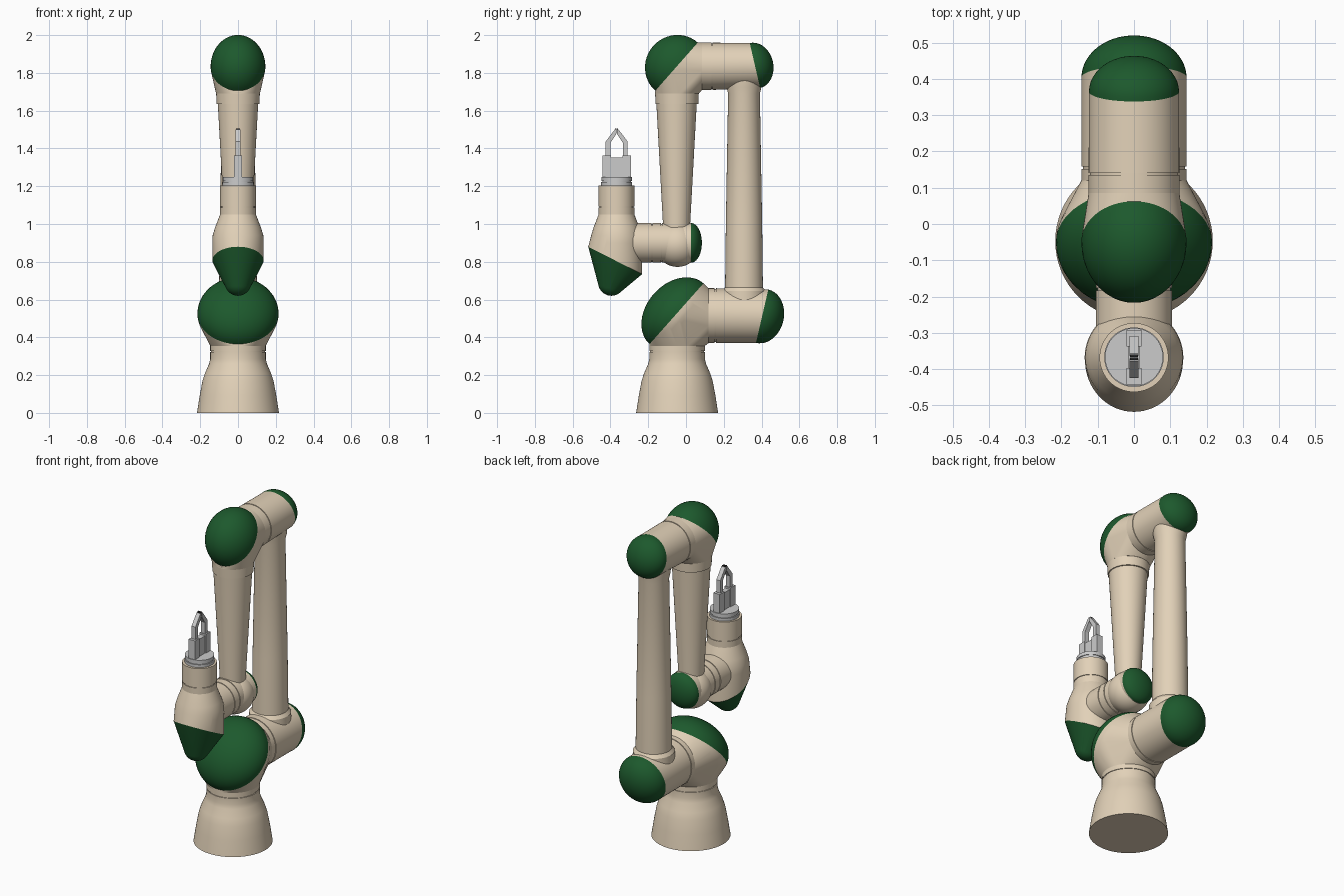
import bpy, bmesh
from math import sin, cos, pi, radians
from mathutils import Vector

if "Cube" in bpy.data.objects:
    bpy.data.objects.remove(bpy.data.objects["Cube"])

SIDES = 64


def material(name, rgb):
    m = bpy.data.materials.new(name)
    m.diffuse_color = (*rgb, 1)
    m.use_nodes = True
    m.node_tree.nodes["Principled BSDF"].inputs["Base Color"].default_value = m.diffuse_color
    return m


BEIGE = material("beige", (0.76, 0.64, 0.48))
GREEN = material("green", (0.012, 0.1, 0.026))
DARK = material("dark", (0.02, 0.02, 0.02))


def finish(name, bm, mat=None, smooth=True):
    bmesh.ops.recalc_face_normals(bm, faces=bm.faces)
    me = bpy.data.meshes.new(name)
    bm.to_mesh(me)
    bm.free()
    ob = bpy.data.objects.new(name, me)
    bpy.context.collection.objects.link(ob)
    if mat:
        me.materials.append(mat)
    if smooth:
        bpy.ops.object.select_all(action='DESELECT')
        ob.select_set(True)
        bpy.context.view_layer.objects.active = ob
        bpy.ops.object.shade_smooth_by_angle(angle=radians(32))
    return ob


# Ring of points about (0, y, z); its normal lies in the YZ plane at angle a
def ring(y, z, a, r, rx=None):
    a = radians(a)
    d = Vector((0, -sin(a), cos(a)))
    rx = r if rx is None else rx
    return [Vector((0, y, z)) + Vector((rx * cos(t), 0, 0)) + d * r * sin(t)
            for t in (2 * pi * i / SIDES for i in range(SIDES))]


def loft(name, rings, mat=None):
    bm = bmesh.new()
    vs = [[bm.verts.new(p) for p in rg] for rg in rings]
    for p, q in zip(vs, vs[1:]):
        for i in range(SIDES):
            j = (i + 1) % SIDES
            bm.faces.new((p[i], p[j], q[j], q[i]))
    bm.faces.new(vs[0])
    bm.faces.new(vs[-1])
    return finish(name, bm, mat)


def hull(name, rings, mat):
    bm = bmesh.new()
    for rg in rings:
        for p in rg:
            bm.verts.new(p)
    bmesh.ops.convex_hull(bm, input=bm.verts[:])
    bmesh.ops.delete(bm, geom=[v for v in bm.verts if not v.link_faces], context='VERTS')
    return finish(name, bm, mat)


# Half ellipsoid of height h standing on a tilted ring
def dome_rings(y, z, a, r, rx, h, steps=12):
    out = []
    for k in range(steps + 1):
        t = min(pi / 2 * k / steps, pi / 2 - 0.02)
        o = h * sin(t)
        out.append(ring(y + cos(radians(a)) * o, z + sin(radians(a)) * o,
                        a, r * cos(t), rx * cos(t)))
    return out


def groove(s, r):
    return [(s - .003, r), (s - .003, r - .004), (s + .003, r - .004), (s + .003, r)]


def upright(y, prof):
    return [ring(y, z, 90, r) for z, r in prof]


def level(z, prof):
    return [ring(y, z, 0, r) for y, r in prof]


# Base
loft("base", upright(-.047, [(0, .217), (.09, .203), (.17, .188), (.21, .175), (.26, .153),
                             (.285, .147), *groove(.325, .147), (.38, .147)]), BEIGE)

# Shoulder joint
S = (-.05, .525, 138.4, .215, .215)
loft("shoulder_cap", dome_rings(*S, .16), GREEN)
hull("shoulder_body", dome_rings(*S, -.14) +
     upright(-.047, [(.355, .147)]) + level(.515, [(.12, .145)]), BEIGE)
loft("shoulder_tube", level(.515, [(.11, .145), *groove(.155, .145)]) +
     [ring(.403, .512, -13, .145)], BEIGE)
loft("shoulder_end_cap", dome_rings(.403, .512, -13, .145, .145, .115), GREEN)

# Upper arm
loft("upper_arm", upright(.307, [(.56, .118), (.645, .115), (.665, .1), (1.0, .096),
                                 (1.69, .084), (1.725, .092), (1.78, .095)]), BEIGE)

# Elbow joint
E = (-.05, 1.833, 138.6, .17, .145)
loft("elbow_end_cap", dome_rings(.365, 1.839, 13, .122, .124, .097), GREEN)
loft("elbow_tube", level(1.835, [(.03, .125), *groove(.138, .125)]) +
     [ring(.365, 1.839, 13, .122, .124)], BEIGE)
loft("elbow_cap", dome_rings(*E, .165), GREEN)
hull("elbow_body", dome_rings(*E, -.1) +
     upright(-.048, [(1.69, .116)]) + level(1.835, [(.085, .125)]), BEIGE)
loft("elbow_collar", upright(-.048, [(1.635, .113), (1.7, .116)]), BEIGE)

# Forearm
loft("forearm", upright(-.05, [(.9, .07), (1.0, .072), (1.64, .107)]), BEIGE)

# First wrist joint
loft("wrist_tube", level(.9, [(-.36, .105), *groove(-.18, .105), *groove(-.13, .105),
                              (.027, .105)]), BEIGE)
loft("wrist_cap", dome_rings(.027, .9, 0, .105, .105, .057), GREEN)
B = (-.045, .89, 90, .117, .117)
hull("wrist_ball", dome_rings(*B, .117) + dome_rings(*B, -.117)[1:], BEIGE)

# Second wrist joint
cut = ring(-.375, .807, 243, .16, .135)
T = (-.395, .69, 90, .07, .07)
hull("hand_cap", [cut] + dome_rings(*T, .07) + dome_rings(*T, -.07)[1:], GREEN)
hull("hand_body", [cut] + upright(-.368, [(.9, .136), (.94, .134), (.98, .122), (1.05, .095)]),
     BEIGE)
loft("hand_collar", upright(-.368, [(1.04, .095), *groove(1.09, .095), (1.205, .095)]), BEIGE)

# Gripper
GY = -.367
loft("gripper_flange", upright(GY, [(1.2, .082), (1.222, .082), (1.222, .076), (1.228, .076),
                                    (1.228, .08), (1.248, .08)]))


# Flat outline in (y offset, z), extruded across x
def plate(name, outline, half, side=1, mat=None):
    bm = bmesh.new()
    f = bm.faces.new([bm.verts.new((-half, GY + side * y, z)) for y, z in outline])
    g = bmesh.ops.extrude_face_region(bm, geom=[f])["geom"]
    bmesh.ops.translate(bm, vec=(2 * half, 0, 0),
                        verts=[v for v in g if isinstance(v, bmesh.types.BMVert)])
    finish(name, bm, mat, smooth=False)


def box(y0, y1, z0, z1):
    return [(y0, z0), (y1, z0), (y1, z1), (y0, z1)]


plate("gripper_core", box(-.036, .036, 1.24, 1.352), .016)
for side, label in ((1, "back"), (-1, "front")):
    plate(label + "_finger_block", box(.03, .075, 1.24, 1.362), .021, side)
    plate(label + "_finger", [(.058, 1.35), (.034, 1.35), (.034, 1.428), (.003, 1.475),
                              (.003, 1.5), (.01, 1.5), (.058, 1.437)], .013, side)
    plate(label + "_finger_pad", box(.001, .008, 1.478, 1.505), .011, side, DARK)
